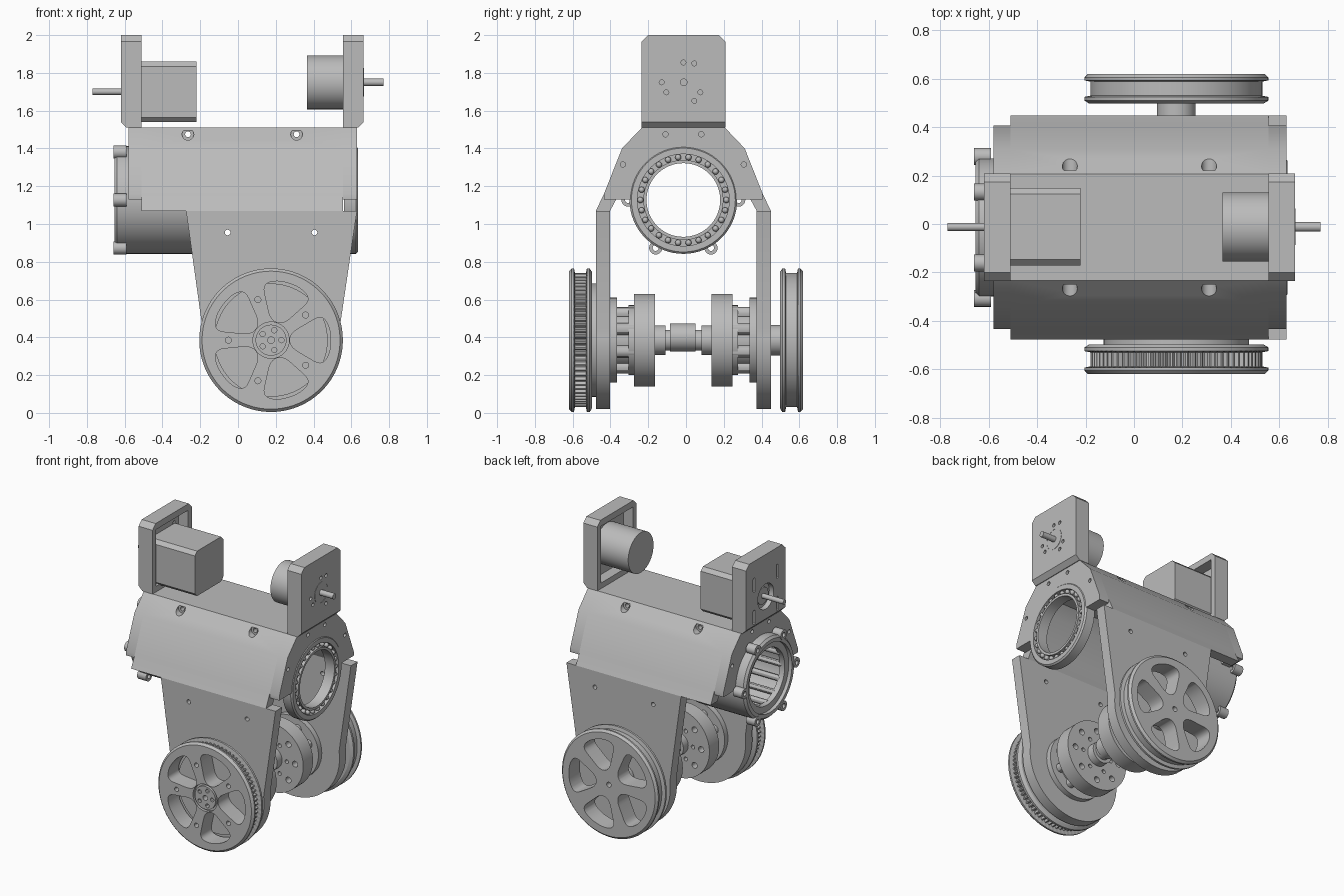
import bpy, bmesh, math
from mathutils import Vector

if "Cube" in bpy.data.objects:
    bpy.data.objects.remove(bpy.data.objects["Cube"])

GREY = (0.5, 0.5, 0.5, 1)
metal = bpy.data.materials.new("machined grey")
metal.use_nodes = True
metal.diffuse_color = GREY
metal.node_tree.nodes["Principled BSDF"].inputs["Base Color"].default_value = GREY

YC = -0.014                 # middle plane of the body
BORE = (YC, 1.127)          # body bore axis (y, z)
AXLE = (0.175, 0.385)       # wheel axis (x, z)


def place(axis, u, v, t):
    return (t, u, v) if axis == "X" else (u, t, v)


def finish(name, bm):
    bmesh.ops.recalc_face_normals(bm, faces=bm.faces)
    mesh = bpy.data.meshes.new(name)
    bm.to_mesh(mesh)
    bm.free()
    mesh.materials.append(metal)
    obj = bpy.data.objects.new(name, mesh)
    bpy.context.scene.collection.objects.link(obj)
    return obj


def prism(name, pts, axis, a, b):
    """Extrude a flat outline along an axis."""
    bm = bmesh.new()
    ends = [[bm.verts.new(place(axis, u, v, t)) for u, v in pts] for t in (a, b)]
    for ring in ends:
        bm.faces.new(ring)
    for i in range(len(pts)):
        j = (i + 1) % len(pts)
        bm.faces.new((ends[0][i], ends[0][j], ends[1][j], ends[1][i]))
    return finish(name, bm)


def lathe(name, profile, axis, centre, n=32, closed=False, teeth=()):
    """Spin (radius, position) points; closed makes a ring, otherwise ends are capped."""
    bm = bmesh.new()
    rings = []
    for k, (r, t) in enumerate(profile):
        ring = []
        for i in range(n):
            a = math.tau * i / n
            rr = r - 0.016 if k in teeth and i % 4 < 2 else r
            ring.append(bm.verts.new(place(axis, centre[0] + rr * math.cos(a),
                                           centre[1] + rr * math.sin(a), t)))
        rings.append(ring)
    pairs = list(zip(rings, rings[1:]))
    if closed:
        pairs.append((rings[-1], rings[0]))
    else:
        bm.faces.new(rings[0])
        bm.faces.new(rings[-1])
    for p, q in pairs:
        for i in range(n):
            j = (i + 1) % n
            bm.faces.new((p[i], p[j], q[j], q[i]))
    return finish(name, bm)


def rod(name, r, a, b, axis, centre, n=32):
    return lathe(name, [(r, a), (r, b)], axis, centre, n)


def cut(obj, cutters):
    for c in cutters:
        mod = obj.modifiers.new("cut", "BOOLEAN")
        mod.operation, mod.solver, mod.object = "DIFFERENCE", "EXACT", c
    graph = bpy.context.evaluated_depsgraph_get()
    mesh = bpy.data.meshes.new_from_object(obj.evaluated_get(graph))
    obj.modifiers.clear()
    obj.data = mesh
    for c in cutters:
        bpy.data.objects.remove(c)


def around(centre, r, count, start=0.0):
    for i in range(count):
        a = math.radians(start) + math.tau * i / count
        yield a, (centre[0] + r * math.cos(a), centre[1] + r * math.sin(a))


def mirrored(half):
    return [(YC + y, z) for y, z in half] + [(YC - y, z) for y, z in reversed(half)]


def rounded(pts, d, steps=5):
    out = []
    for i, p in enumerate(pts):
        p, a, b = Vector(p), Vector(pts[i - 1]), Vector(pts[(i + 1) % len(pts)])
        s = p + (a - p).normalized() * min(d, (a - p).length * 0.49)
        e = p + (b - p).normalized() * min(d, (b - p).length * 0.49)
        for k in range(steps + 1):
            t = k / steps
            out.append(s * (1 - t) ** 2 + p * 2 * t * (1 - t) + e * t * t)
    return out


def block(y, z, hy, hz, c):
    """Rectangle outline with chamfered corners."""
    return [(y - hy, z - hz + c), (y - hy + c, z - hz), (y + hy - c, z - hz), (y + hy, z - hz + c),
            (y + hy, z + hz - c), (y + hy - c, z + hz), (y - hy + c, z + hz), (y - hy, z + hz - c)]


# Body shell with cross bolts
slope = [(0.22, 1.51), (0.325, 1.40), (0.42, 1.16)]
inner = [(0.388, 1.07), (0.35, 1.14), (0.26, 1.36), (0.18, 1.43)]
shell = prism("body_shell", mirrored(slope + [(0.463, 1.07)] + inner)[:], "X", -0.51, 0.555)
cut(shell, [rod("c", 0.015, -1, 1, "Y", (x, 1.475)) for x in (-0.265, 0.31)]
    + [rod("c", 0.031, YC + s * 0.235, YC + s, "Y", (x, 1.475))
       for x in (-0.265, 0.31) for s in (-1, 1)])

# End plates with bore and screw holes
for name, a, b in (("rear_end_plate", -0.58, -0.51), ("bearing_end_plate", 0.555, 0.63)):
    plate = prism(name, mirrored(slope + [(0.42, 1.13)]), "X", a, b)
    cut(plate, [rod("c", 0.25, -1, 1, "X", BORE, 64)]
        + [rod("c", 0.014, a - 0.1, b + 0.1, "X", (YC + s * y, z), 16)
           for s in (-1, 1) for y, z in ((0.095, 1.475), (0.32, 1.315))])

# Ball bearing
lathe("bearing_ring", [(0.285, 0.56), (0.285, 0.625), (0.275, 0.635), (0.243, 0.635), (0.243, 0.605),
                       (0.212, 0.605), (0.212, 0.635), (0.195, 0.635), (0.195, 0.56)],
      "X", BORE, 64, True)
for a, (y, z) in around(BORE, 0.2275, 26):
    bm = bmesh.new()
    bmesh.ops.create_uvsphere(bm, u_segments=12, v_segments=8, radius=0.016)
    bmesh.ops.translate(bm, verts=bm.verts, vec=(0.618, y, z))
    finish("bearing_ball", bm)

# Roller housing with lugs and inner rollers
lathe("roller_housing", [(0.285, -0.2), (0.285, -0.64), (0.27, -0.655), (0.245, -0.655), (0.245, -0.63),
                         (0.2, -0.63), (0.2, -0.59), (0.24, -0.59), (0.24, -0.23), (0.2, -0.23), (0.2, -0.2)],
      "X", BORE, 64, True)
for a, c in around(BORE, 0.293, 6):
    lathe("housing_lug", [(0.035, -0.66), (0.035, -0.59), (0.016, -0.59), (0.016, -0.66)],
          "X", c, 20, True)
for a, c in around(BORE, 0.217, 14):
    rod("roller", 0.02, -0.6, -0.22, "X", c, 12)

# Motor brackets: pocketed plates open toward the middle
for name, s, out, inn in (("square_motor_bracket", -1, -0.62, -0.51),
                          ("round_motor_bracket", 1, 0.665, 0.555)):
    outline = [(YC - 0.222, 1.51), (YC + 0.222, 1.51), (YC + 0.222, 1.965), (YC + 0.187, 2.0),
               (YC - 0.187, 2.0), (YC - 0.222, 1.965)]
    bracket = prism(name, outline, "X", inn, out)
    pocket = [(YC - 0.18, 1.55), (YC + 0.18, 1.55), (YC + 0.18, 1.955), (YC - 0.18, 1.955)]
    cutters = [prism("c", pocket, "X", inn - s * 0.1, out - s * 0.035),
               prism("c", [(out + s * 0.01, 1.5), (out - s * 0.04, 1.5), (out + s * 0.01, 1.55)], "Y", -1, 1)]
    if s > 0:
        for dy, dz in ((0, 0.105), (0.058, 0.1), (-0.115, 0), (-0.09, -0.053), (0.09, -0.053), (0.058, -0.098)):
            cutters.append(rod("c", 0.013, 0.6, 0.7, "X", (YC + dy, 1.75 + dz), 16))
    else:
        cutters.append(rod("c", 0.09, -0.7, -0.55, "X", (YC, 1.7), 40))
        for dy in (-0.13, 0.13):
            for dz in (-0.1, 0.13):
                cutters.append(prism("c", block(YC + dy, 1.7 + dz, 0.011, 0.05, 0.005), "X", -0.7, -0.55))
    cut(bracket, cutters)

# Motors and shafts
prism("square_motor", block(-0.012, 1.70, 0.16, 0.16, 0.025), "X", -0.585, -0.22)
rod("square_motor_boss", 0.06, -0.6, -0.58, "X", (-0.012, 1.70))
rod("square_motor_shaft", 0.017, -0.77, -0.5, "X", (-0.012, 1.70), 20)
rod("round_motor", 0.143, 0.365, 0.631, "X", (-0.012, 1.75), 64)
lathe("round_motor_boss", [(0.075, 0.62), (0.075, 0.667), (0.071, 0.667), (0.071, 0.62)],
      "X", (-0.012, 1.75), 40, True)
rod("round_motor_shaft", 0.02, 0.5, 0.77, "X", (-0.012, 1.75), 20)

# Side arms
arm = [(-0.275, 1.07), (0.63, 1.07)]
for i in range(33):
    a = math.radians(8 - 196 * i / 32)
    arm.append((AXLE[0] + 0.365 * math.cos(a), AXLE[1] + 0.365 * math.sin(a)))
for side, s in (("front", -1), ("back", 1)):
    plate = prism(side + "_arm", arm, "Y", YC + s * 0.388, YC + s * 0.463)
    cut(plate, [rod("c", 0.015, -1, 1, "Y", (x, 0.955), 16) for x in (-0.055, 0.405)])

    # Bearing hub and axle on each arm
    def hub(name, r, a, b, c=AXLE, n=48):
        return rod(f"{side}_{name}", r, YC + s * a, YC + s * b, "Y", c, n)
    hub("mount_disc", 0.225, 0.35, 0.39)
    hub("hub_core", 0.15, 0.26, 0.35)
    for a, c in around(AXLE, 0.155, 8, 22.5):
        hub("hub_post", 0.032, 0.26, 0.35, c, 12)
    hub("hub_collar", 0.185, 0.26, 0.29)
    disc = hub("hub_disc", 0.245, 0.15, 0.26, AXLE, 64)
    cut(disc, [hub("c", 0.021, 0.1, 0.2, c, 16) for a, c in around(AXLE, 0.18, 8)]
        + [hub("c", 0.014, 0.1, 0.2, c, 16) for a, c in around(AXLE, 0.115, 6)])
    hub("axle_collar", 0.078, 0.095, 0.16)
    hub("axle", 0.055, 0.03, 0.2)
hub_mid = (AXLE[0], AXLE[1] + 0.015)
rod("axle_coupling", 0.074, -0.085, 0.05, "Y", hub_mid, 40)

# Wheels: flanged pulleys with five openings
opening = [(0.1, -0.035), (0.27, -0.135), (0.315, -0.06), (0.315, 0.06), (0.27, 0.135), (0.1, 0.035)]
opening = rounded(opening, 0.05)
for side, s in (("front", -1), ("back", 1)):
    profile = [(0.36, 0.497), (0.38, 0.51), (0.38, 0.525), (0.355, 0.53), (0.355, 0.588),
               (0.38, 0.593), (0.38, 0.605), (0.365, 0.62)]
    wheel = lathe(side + "_wheel", [(r, s * t) for r, t in profile], "Y", AXLE, 288,
                  teeth=(3, 4) if s < 0 else ())
    cutters = []
    for a, c in around(AXLE, 0, 5):
        turned = [(AXLE[0] + x * math.cos(a) - z * math.sin(a),
                   AXLE[1] + x * math.sin(a) + z * math.cos(a)) for x, z in opening]
        cutters.append(prism("c", turned, "Y", s * 0.4, s * 0.7))
    cutters.append(rod("c", 0.018, s * 0.58, s * 0.7, "Y", AXLE, 16))
    if s < 0:
        cutters += [rod("c", 0.016, -0.7, -0.56, "Y", c, 16) for a, c in around(AXLE, 0.226, 5, 36)]
        cutters += [rod("c", 0.014, -0.7, -0.59, "Y", c, 12) for a, c in around(AXLE, 0.055, 5)]
        cutters.append(lathe("c", [(0.096, -0.7), (0.096, -0.6), (0.082, -0.6), (0.082, -0.7)],
                             "Y", AXLE, 40, True))
    cut(wheel, cutters)
rod("front_wheel_spacer", 0.3, -0.499, -0.47, "Y", AXLE, 64)
rod("back_wheel_shaft", 0.08, 0.44, 0.5, "Y", AXLE, 40)

# Smooth round parts, keep edges sharp
bpy.ops.object.select_all(action="DESELECT")
for o in bpy.context.scene.objects:
    if o.type == "MESH":
        o.select_set(True)
        bpy.context.view_layer.objects.active = o
bpy.ops.object.shade_smooth_by_angle(angle=math.radians(30))
